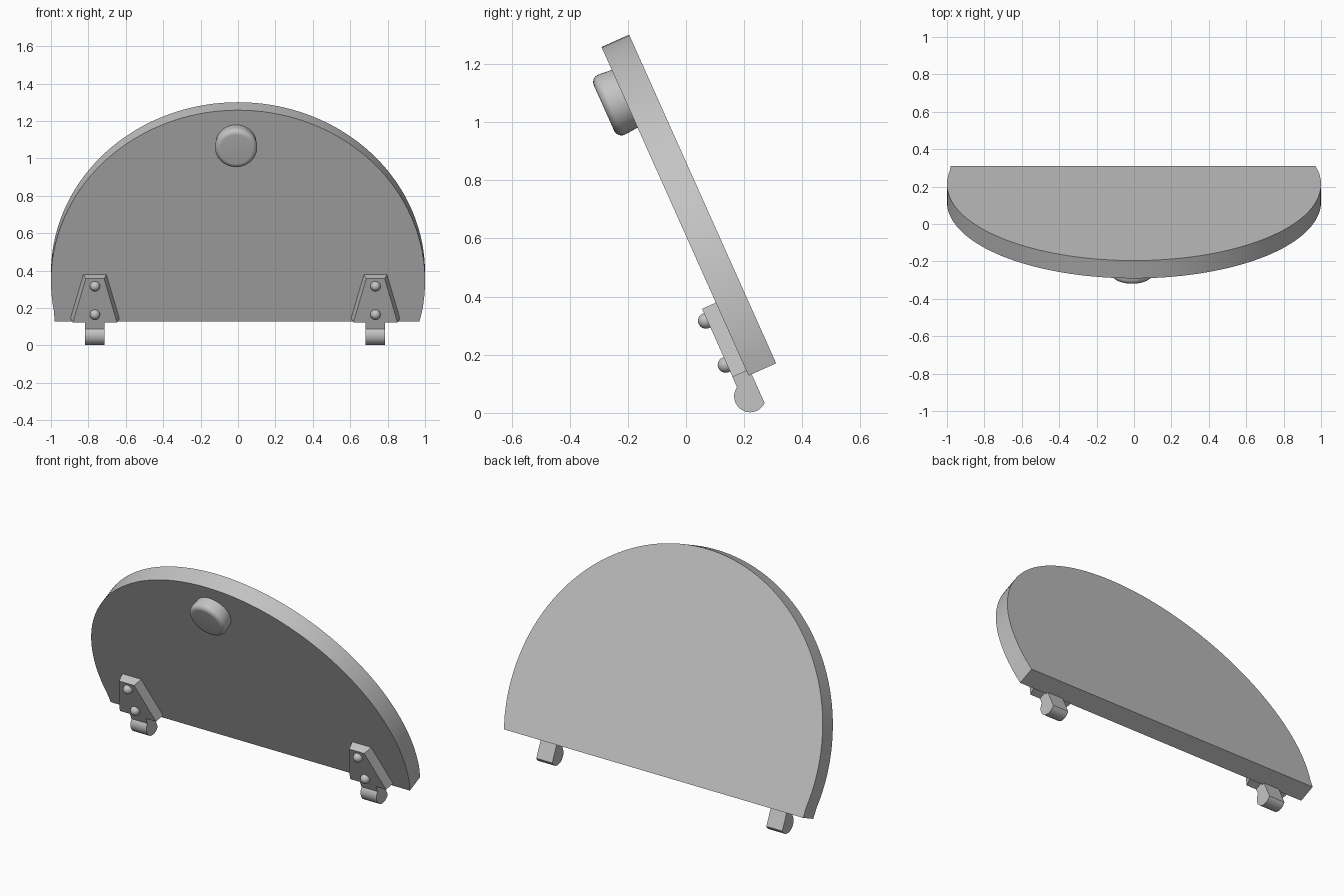
import bpy, bmesh, math
from mathutils import Matrix, Vector

old = bpy.data.objects.get("Cube")
if old:
    bpy.data.objects.remove(old, do_unlink=True)

grey = bpy.data.materials.new("plain_grey")
grey.use_nodes = True
COLOUR = (0.55, 0.55, 0.55, 1)
grey.diffuse_color = COLOUR
grey.node_tree.nodes["Principled BSDF"].inputs["Base Color"].default_value = COLOUR

# Everything is made upright (y = depth, z = up the panel), then leaned forward
LEAN = Matrix.Translation((0, 0.215, 0.128)) @ Matrix.Rotation(math.radians(24.1), 4, "X")


def finish(bm, name, smooth=True):
    bmesh.ops.recalc_face_normals(bm, faces=bm.faces)
    mesh = bpy.data.meshes.new(name)
    bm.to_mesh(mesh)
    bm.free()
    mesh.transform(LEAN)
    mesh.materials.append(grey)
    obj = bpy.data.objects.new(name, mesh)
    bpy.context.collection.objects.link(obj)
    if smooth:
        bpy.ops.object.select_all(action="DESELECT")
        obj.select_set(True)
        bpy.context.view_layer.objects.active = obj
        bpy.ops.object.shade_smooth_by_angle(angle=math.radians(35))
    return obj


def loft(name, ring_a, ring_b, smooth=True):
    """Solid between two matching rings of points."""
    bm = bmesh.new()
    a = [bm.verts.new(p) for p in ring_a]
    b = [bm.verts.new(p) for p in ring_b]
    bm.faces.new(a)
    bm.faces.new(b)
    for i in range(len(a)):
        j = (i + 1) % len(a)
        bm.faces.new((a[i], a[j], b[j], b[i]))
    return finish(bm, name, smooth)


def lathe(name, profile, x, y, z, steps=48):
    """Turn (radius, forward) points about an axis pointing out of the panel."""
    bm = bmesh.new()
    verts = [bm.verts.new((x + r, y - d, z)) for r, d in profile]
    edges = [bm.edges.new(pair) for pair in zip(verts, verts[1:])]
    bmesh.ops.spin(bm, geom=verts + edges, cent=(x, y, z), axis=(0, 1, 0),
                   angle=math.tau, steps=steps)
    bmesh.ops.remove_doubles(bm, verts=bm.verts, dist=0.0001)
    return finish(bm, name)


def arc(cx, cy, r, start, end, n):
    angles = [math.radians(start + (end - start) * i / n) for i in range(n + 1)]
    return [(cx + r * math.cos(t), cy + r * math.sin(t)) for t in angles]


# Arched panel
outline = [(0.97, 0)] + arc(0, 0.238, 1, -10, 190, 80) + [(-0.98, 0)]
loft("panel", [(x, 0, z) for x, z in outline], [(x, 0.104, z) for x, z in outline])

# Round knob with a softened rim
rim = arc(0.085, 0.05, 0.028, 0, 90, 8)
lathe("knob", [(0.108, -0.01)] + rim + [(0, 0.078)], -0.01, 0, 1.043)

# Two hinges: tapered leaf, rolled knuckle and two domed bolts
for side, cx in (("right", -0.765), ("left", 0.735)):
    def leaf_ring(inset, y):
        top, foot = 0.062 - inset, 0.131 - inset
        return [(cx - foot, y, 0.018), (cx + foot, y, 0.018),
                (cx + top, y, 0.275), (cx - top, y, 0.275)]
    loft(side + "_hinge_leaf", leaf_ring(0, 0.002), leaf_ring(0.013, -0.052), False)

    roll = [(0.012, 0.02), (-0.0522, 0.02)] + arc(-0.024, -0.067, 0.055, 121, 311, 24)
    loft(side + "_hinge_knuckle", [(cx - 0.052, y, z) for y, z in roll],
         [(cx + 0.052, y, z) for y, z in roll])

    for place, z in (("upper", 0.232), ("lower", 0.066)):
        dome = arc(0, 0.005, 0.027, 0, 90, 8)
        lathe(f"{side}_{place}_bolt", [(0.027, -0.01)] + dome, cx, -0.052, z, 24)
